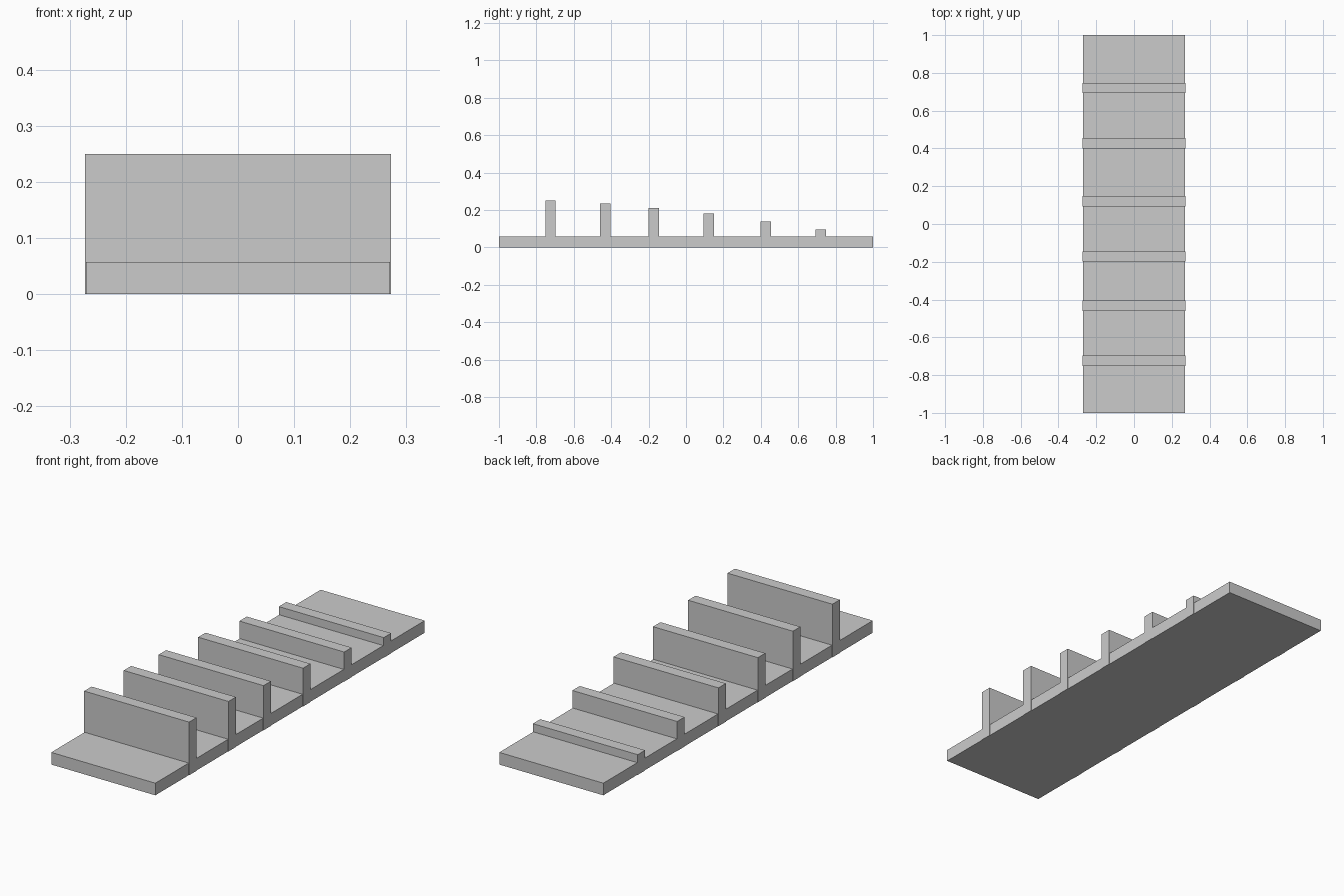
import bpy

if "Cube" in bpy.data.objects:
    bpy.data.objects.remove(bpy.data.objects["Cube"])


def box(name, size, centre_y):
    """Box standing on z = 0, centred on x = 0."""
    sx, sy, sz = size
    bpy.ops.mesh.primitive_cube_add(size=1, location=(0, centre_y, sz / 2))
    obj = bpy.context.object
    obj.name = name
    obj.scale = size
    bpy.ops.object.transform_apply(location=False, rotation=False, scale=True)
    return obj


# Long flat base
box("base_plate", (0.541, 2.0, 0.057), 0)

# Upright dividers, tallest at the front, passing down through the base
dividers = [(-0.725, 0.25), (-0.432, 0.235), (-0.172, 0.21),
            (0.121, 0.18), (0.427, 0.139), (0.72, 0.095)]
for i, (y, height) in enumerate(dividers, 1):
    box(f"divider_{i}", (0.545, 0.055, height), y)
